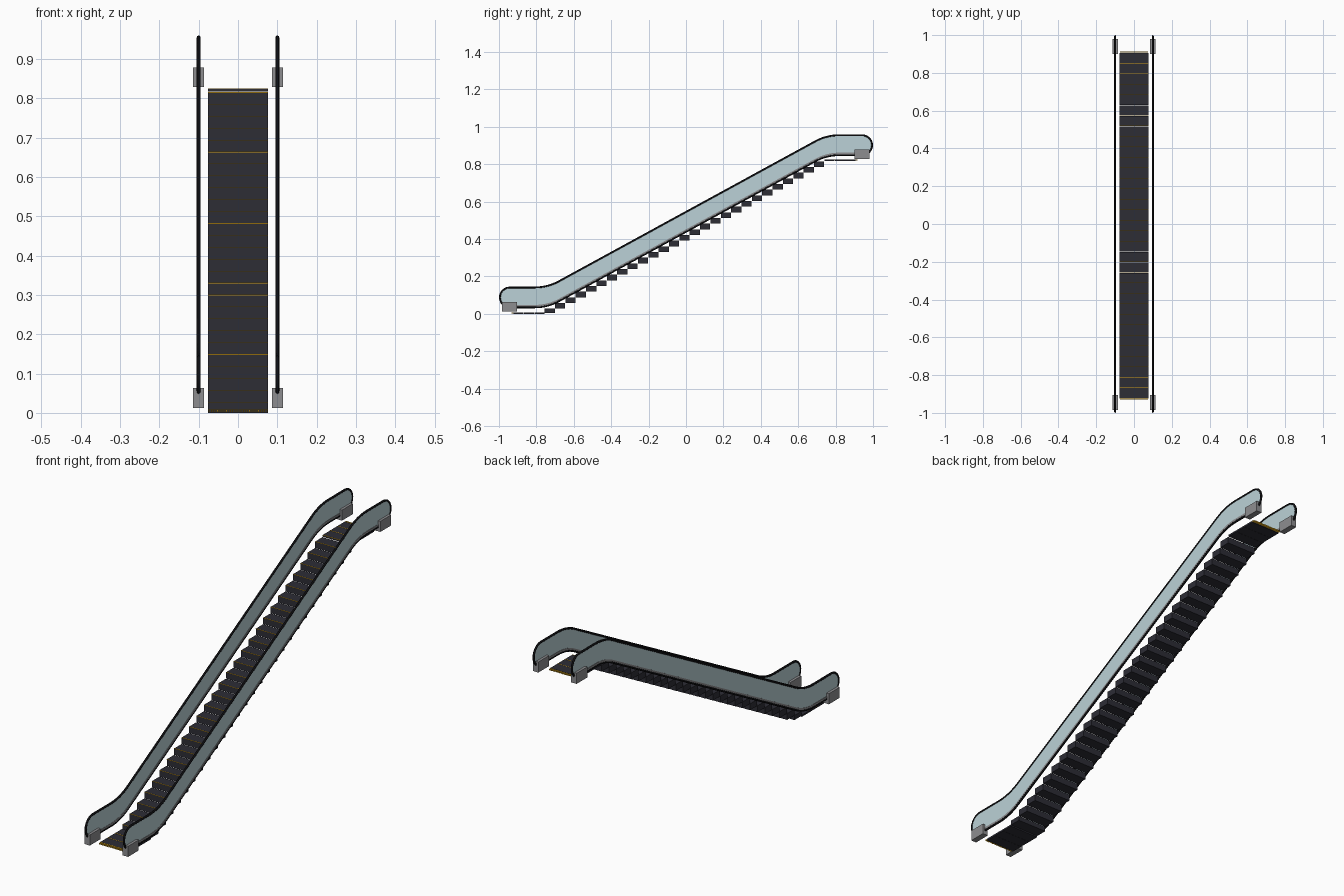
import bpy, bmesh, math

if "Cube" in bpy.data.objects:
    bpy.data.objects.remove(bpy.data.objects["Cube"])

RUN, RISE = 0.0554, 0.0303      # step pitch
HALF = 0.076                    # half width of the treads
RAIL_X = 0.1                    # balustrade offset


def material(name, rgb):
    m = bpy.data.materials.new(name)
    m.diffuse_color = (*rgb, 1)
    m.use_nodes = True
    m.node_tree.nodes["Principled BSDF"].inputs["Base Color"].default_value = m.diffuse_color
    return m


DARK = material("dark_step", (0.026, 0.026, 0.036))
YELLOW = material("safety_yellow", (0.72, 0.38, 0.01))
BLACK = material("black_rubber", (0.004, 0.004, 0.005))
GLASS = material("pale_glass", (0.50, 0.64, 0.68))
METAL = material("grey_metal", (0.27, 0.27, 0.28))


def finish(name, bm, mats):
    mesh = bpy.data.meshes.new(name)
    bmesh.ops.recalc_face_normals(bm, faces=bm.faces)
    bm.to_mesh(mesh)
    bm.free()
    for m in mats:
        mesh.materials.append(m)
    ob = bpy.data.objects.new(name, mesh)
    bpy.context.collection.objects.link(ob)
    return ob


def add_box(bm, x0, x1, y0, y1, z0, z1, mat=0):
    vs = bmesh.ops.create_cube(bm, size=1)["verts"]
    for v in vs:
        v.co = ((x0 + x1) / 2 + v.co.x * (x1 - x0),
                (y0 + y1) / 2 + v.co.y * (y1 - y0),
                (z0 + z1) / 2 + v.co.z * (z1 - z0))
    for f in {f for v in vs for f in v.link_faces}:
        f.material_index = mat


# Steps: three thin flat treads at each landing, a rising flight between
bm = bmesh.new()
START, FLIGHT = -0.922, 27
for i in range(FLIGHT + 6):
    level = min(max(i - 3, 0), FLIGHT - 1)
    y = START + i * RUN
    top = 0.0275 + level * RISE
    thick = RISE - 0.0003
    if i < 3:
        top, thick = 0.008, 0.008
    elif i == 3:
        thick = 0.022
    elif i >= FLIGHT + 3:
        top, thick = 0.825, 0.008
    add_box(bm, -HALF, HALF, y, y + RUN - 0.001, top - thick, top)
    # yellow nosing line on the front edge
    add_box(bm, -HALF, HALF, y - 0.0005, y + 0.002, top - 0.001, top + 0.0006, 1)
finish("steps", bm, [DARK, YELLOW])

# Yellow comb teeth at both landings
bm = bmesh.new()
END = START + (FLIGHT + 6) * RUN
for y0, y1, z in ((START - 0.01, START, 0.008), (END - 0.002, END + 0.01, 0.825)):
    for k in range(28):
        x = -HALF + (k + 0.25) * 2 * HALF / 28
        add_box(bm, x, x + HALF / 28, y0, y1, z - 0.006, z)
finish("landing_combs", bm, [YELLOW])


# Balustrade centre line: level, ramp, level with rounded bends
def bend(a, b, c, n=8):
    return [((1 - t) ** 2 * a[0] + 2 * t * (1 - t) * b[0] + t * t * c[0],
             (1 - t) ** 2 * a[1] + 2 * t * (1 - t) * b[1] + t * t * c[1])
            for t in (k / n for k in range(n + 1))]


SLOPE, LOW, HIGH, R = 0.546, 0.088, 0.902, 0.053
Y_LOW, Y_HIGH = -0.74, 0.751
path = ([(-0.942, LOW)]
        + bend((Y_LOW - 0.07, LOW), (Y_LOW, LOW), (Y_LOW + 0.06, LOW + 0.06 * SLOPE))
        + bend((Y_HIGH - 0.06, HIGH - 0.06 * SLOPE), (Y_HIGH, HIGH), (Y_HIGH + 0.07, HIGH))
        + [(0.942, HIGH)])


def cap(y, z, start):
    return [(y + R * math.cos(start - math.pi * k / 12),
             z + R * math.sin(start - math.pi * k / 12)) for k in range(1, 12)]


# Closed outline: top edge, upper round end, bottom edge, lower round end
upper = [(y, z + R) for y, z in path]
lower = [(y, z - R) for y, z in path]
outline = (upper + cap(*path[-1], math.pi / 2) + lower[::-1]
           + cap(*path[0], -math.pi / 2))


def slab(name, points, x, width, mat):
    bm = bmesh.new()
    face = bm.faces.new([bm.verts.new((x - width / 2, y, z)) for y, z in points])
    new = bmesh.ops.extrude_face_region(bm, geom=[face])["geom"]
    bmesh.ops.translate(bm, vec=(width, 0, 0),
                        verts=[v for v in new if isinstance(v, bmesh.types.BMVert)])
    return finish(name, bm, [mat])


def handrail(name, points, x):
    cu = bpy.data.curves.new(name, "CURVE")
    cu.dimensions = "3D"
    cu.bevel_depth = 0.005
    cu.bevel_resolution = 2
    sp = cu.splines.new("POLY")
    sp.points.add(len(points) - 1)
    for p, (y, z) in zip(sp.points, points):
        p.co = (x, y, z, 1)
    sp.use_cyclic_u = True
    cu.materials.append(BLACK)
    ob = bpy.data.objects.new(name, cu)
    bpy.context.collection.objects.link(ob)


for side, x in (("left", -RAIL_X), ("right", RAIL_X)):
    slab(side + "_glass_panel", outline, x, 0.004, GLASS)
    handrail(side + "_handrail", outline, x)
    # metal base strip above the lower edge
    strip = [(y, z + 0.013) for y, z in lower] + lower[::-1]
    slab(side + "_base_strip", strip, x, 0.007, METAL)
    # rail end housings
    bm = bmesh.new()
    for y0, z0 in ((-0.984, 0.013), (0.9, 0.829)):
        add_box(bm, x - 0.014, x + 0.014, y0, y0 + 0.08, z0, z0 + 0.05)
    finish(side + "_end_housings", bm, [METAL])
